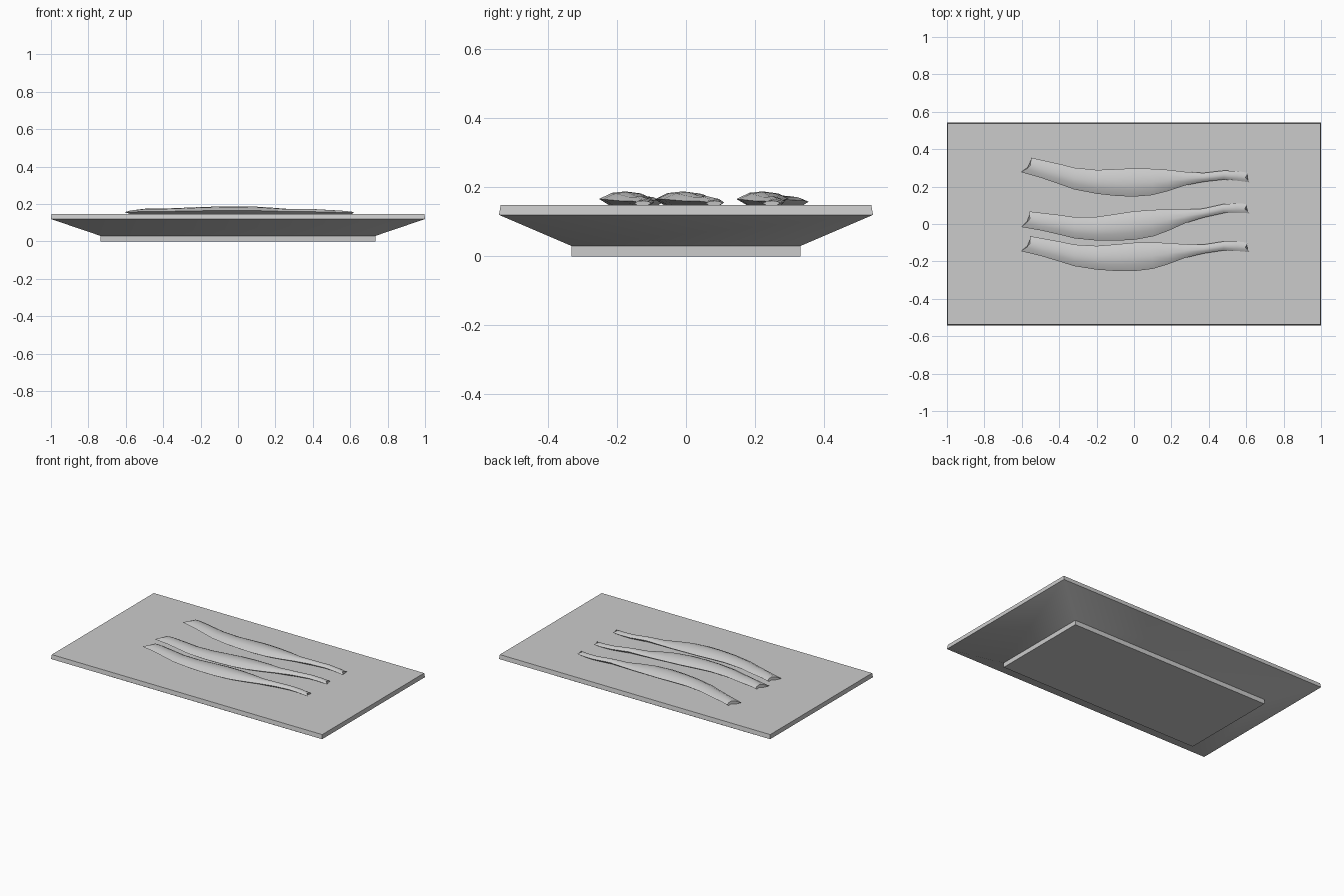
import bpy, bmesh, math
from mathutils import Matrix

cube = bpy.data.objects.get("Cube")
if cube:
    bpy.data.objects.remove(cube)

grey = bpy.data.materials.new("plain grey")
grey.use_nodes = True
colour = (0.6, 0.6, 0.6, 1)
grey.diffuse_color = colour
grey.node_tree.nodes["Principled BSDF"].inputs["Base Color"].default_value = colour


def loft(name, rings, smooth_angle):
    """Skin a list of equal-length point rings and cap both ends."""
    bm = bmesh.new()
    loops = [[bm.verts.new(p) for p in ring] for ring in rings]
    for a, b in zip(loops, loops[1:]):
        for i in range(len(a)):
            j = (i + 1) % len(a)
            bm.faces.new((a[i], a[j], b[j], b[i]))
    bm.faces.new(loops[0])
    bm.faces.new(loops[-1])
    bmesh.ops.recalc_face_normals(bm, faces=bm.faces)
    mesh = bpy.data.meshes.new(name)
    bm.to_mesh(mesh)
    bm.free()
    mesh.materials.append(grey)
    obj = bpy.data.objects.new(name, mesh)
    bpy.context.collection.objects.link(obj)
    bpy.ops.object.select_all(action='DESELECT')
    obj.select_set(True)
    bpy.context.view_layer.objects.active = obj
    bpy.ops.object.shade_smooth_by_angle(angle=math.radians(smooth_angle))
    return obj


# Rectangular plate: foot, flared underside, thin rim
def rectangle(x, y, z):
    return [(-x, -y, z), (x, -y, z), (x, y, z), (-x, y, z)]


TOP = 0.148
loft("plate", [rectangle(0.735, 0.332, 0), rectangle(0.735, 0.332, 0.03),
               rectangle(1, 0.542, 0.12), rectangle(0.997, 0.537, TOP)], 30)

# Fish stations: x, back edge y, front edge y, height
STATIONS = [
    (-0.555, -0.065, -0.145, 0.02), (-0.5, -0.075, -0.17, 0.027),
    (-0.4, -0.093, -0.2, 0.028), (-0.32, -0.11, -0.225, 0.031),
    (-0.2, -0.117, -0.244, 0.036), (-0.1, -0.109, -0.251, 0.039),
    (0, -0.1, -0.252, 0.04), (0.1, -0.099, -0.24, 0.038),
    (0.18, -0.101, -0.216, 0.033), (0.27, -0.108, -0.182, 0.026),
    (0.37, -0.11, -0.158, 0.027), (0.48, -0.093, -0.141, 0.021),
    (0.55, -0.093, -0.144, 0.017), (0.61, -0.1, -0.151, 0.013)]
# Cross-section: fraction from back to front edge, fraction of height
SECTION = [(0, 0.5), (0.2, 0.85), (0.5, 1), (0.75, 0.9), (1, 0.45),
           (0.8, 0), (0.5, 0), (0.2, 0)]


def fish_rings():
    rings = []
    for n, (x, back, front, height) in enumerate(STATIONS):
        ring = []
        for v, h in SECTION:
            dx = 0
            if n == 0:                       # forked end, longer front prong
                dx = -0.05 * max(0, v - 0.6) / 0.4
            elif n == len(STATIONS) - 1:     # shallow notch
                dx = 0.01 * v - 0.02 * (1 - abs(2 * v - 1))
            ring.append((x + dx, back + (front - back) * v, TOP + height * h))
        rings.append(ring)
    return rings


# Three fish, each turned a little about its middle
for name, offset, turn in (("front_fish", 0, 0), ("middle_fish", 0.168, 3.7),
                           ("back_fish", 0.398, -2.3)):
    fish = loft(name, fish_rings(), 60)
    fish.data.transform(Matrix.Translation((0, -0.15 + offset, 0))
                        @ Matrix.Rotation(math.radians(turn), 4, 'Z')
                        @ Matrix.Translation((0, 0.15, 0)))
